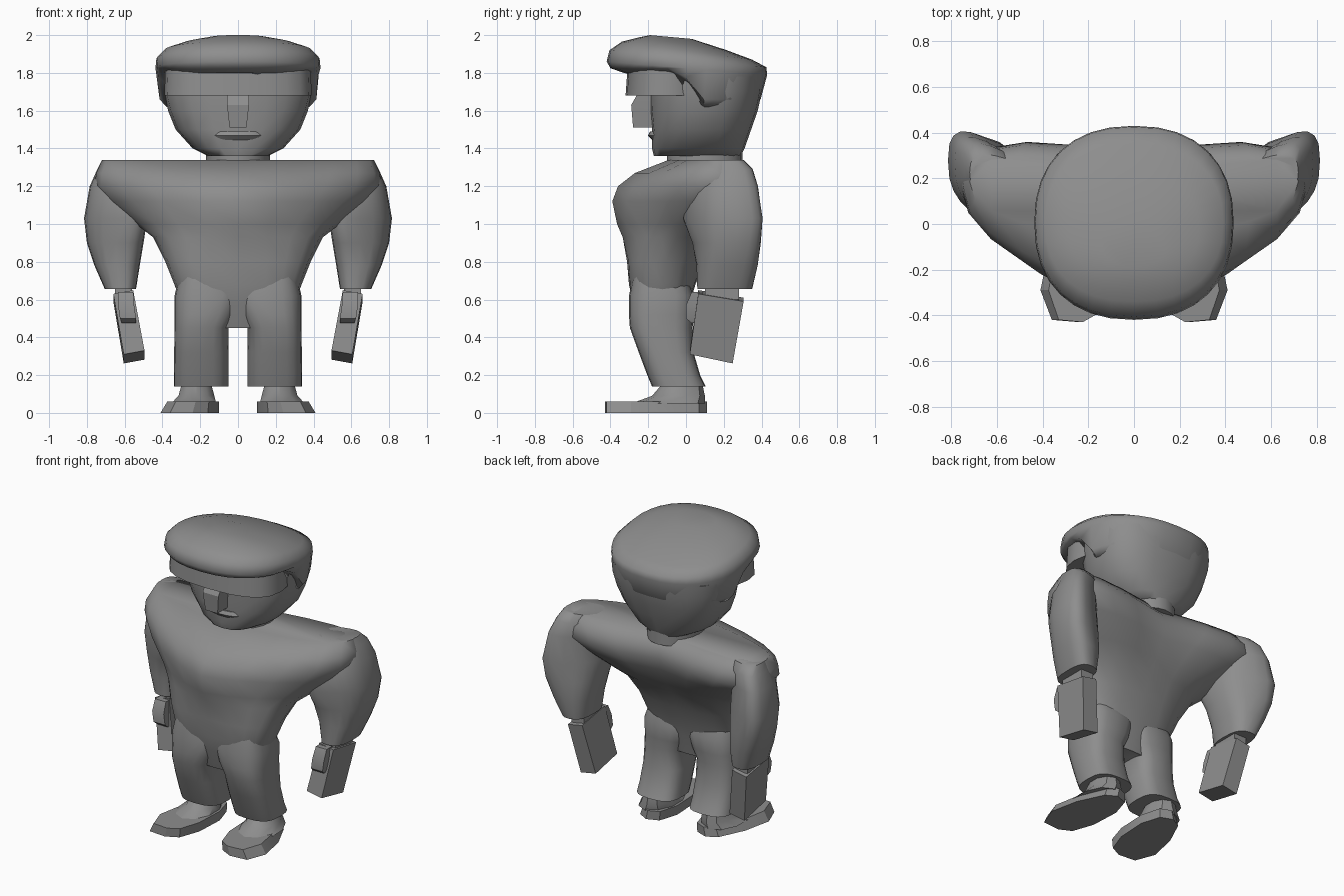
import bpy, bmesh
from math import sin, cos, pi, copysign, radians

cube = bpy.data.objects.get("Cube")
if cube:
    bpy.data.objects.remove(cube)

grey = bpy.data.materials.new("plain grey")
grey.use_nodes = True
grey.diffuse_color = (0.27, 0.27, 0.27, 1)
grey.node_tree.nodes["Principled BSDF"].inputs["Base Color"].default_value = (0.27, 0.27, 0.27, 1)


def ring(x0, x1, front, back, z, e=2.0, bend=0.0, skew=0.0, z_back=None, step=False, n=20):
    """Rounded cross-section; bend sweeps both sides back, skew shears one way.
    z_back tilts the section, either evenly or as a step halfway along."""
    cx, w = (x0 + x1) / 2, (x1 - x0) / 2
    cy, d = (front + back) / 2, (back - front) / 2
    pts = []
    for i in range(n):
        a = 2 * pi * i / n
        x = w * copysign(abs(sin(a)) ** (2 / e), sin(a))
        y = -d * copysign(abs(cos(a)) ** (2 / e), cos(a))
        t = (y + d) / (2 * d)
        if step:
            t = min(1, max(0, (t - .45) / .17))
        zz = z if z_back is None else z + (z_back - z) * t
        pts.append((cx + x, cy + y + bend * abs(x) + skew * x, zz))
    return pts


def box_ring(x0, x1, front, back, z, drop=0.0, lean=0.0):
    """Four-cornered section; drop lowers the back edge, lean the outer one."""
    return [(x0, front, z), (x1, front, z - lean), (x1, back, z - drop - lean), (x0, back, z - drop)]


def loft(name, rings, side=1, angle=40):
    """Skin a stack of equal-sized sections and cap both ends."""
    bm = bmesh.new()
    rows = [[bm.verts.new((x * side, y, z)) for x, y, z in r] for r in rings]
    n = len(rows[0])
    for a, b in zip(rows, rows[1:]):
        for i in range(n):
            j = (i + 1) % n
            bm.faces.new((a[i], a[j], b[j], b[i]))
    bm.faces.new(rows[0])
    bm.faces.new(rows[-1])
    bmesh.ops.recalc_face_normals(bm, faces=bm.faces)
    mesh = bpy.data.meshes.new(name)
    bm.to_mesh(mesh)
    bm.free()
    mesh.materials.append(grey)
    ob = bpy.data.objects.new(name, mesh)
    bpy.context.collection.objects.link(ob)
    bpy.ops.object.select_all(action="DESELECT")
    ob.select_set(True)
    bpy.context.view_layer.objects.active = ob
    bpy.ops.object.shade_smooth_by_angle(angle=radians(angle))


def centred(rows, **kw):
    """Sections symmetric about x = 0 from (half width, front, back, z)."""
    return [ring(-w, w, f, b, z, **kw) for w, f, b, z in rows]


# Torso: chest forward, rounded back, shoulders swept back, narrow hips
torso = [
    ring(-.72, .72, -.09, .23, 1.34, e=3, bend=.16),
    ring(-.75, .75, -.27, .28, 1.27, e=2.5, bend=.22),
    ring(-.76, .76, -.36, .29, 1.2, e=2.2, bend=.27),
    ring(-.69, .69, -.39, .27, 1.12, bend=.26),
    ring(-.54, .54, -.365, .21, 1.0, bend=.2),
    ring(-.45, .45, -.335, .16, .93, e=2.2, bend=.1),
    ring(-.385, .385, -.312, .1, .8, e=2.5),
    ring(-.337, .337, -.302, .05, .68, e=2.8),
    ring(-.3, .3, -.28, .02, .58, e=2.6),
    ring(-.2, .2, -.24, -.01, .45, e=2.6),
]
loft("torso", torso, angle=60)

# Neck and head
loft("neck", centred([(.17, -.1, .3, 1.3), (.17, -.1, .3, 1.38)]))
loft("head", centred([
    (.16, -.17, .29, 1.36), (.24, -.18, .31, 1.4), (.33, -.18, .345, 1.5),
    (.37, -.19, .38, 1.6), (.395, -.19, .402, 1.7), (.4, -.19, .41, 1.78)], e=2.5))
loft("lip", centred([(.13, -.165, -.08, 1.43), (.14, -.202, -.08, 1.468),
                     (.13, -.19, -.08, 1.49)]))
loft("nose", [box_ring(-w, w, f, -.12, z) for w, f, z in
              ((.06, -.25, 1.7), (.058, -.29, 1.63), (.045, -.28, 1.51))], angle=25)

# Cap: brow band, and a soft crown that drops low over the back of the head
loft("cap_band", centred([(.39, -.32, .12, 1.68), (.385, -.31, .12, 1.82)], e=2.6))
brim = [(.385, -.33, .36, 1.8, 1.62), (.422, -.4, .395, 1.825, 1.66)]
crown = [
    (.437, -.42, .43, 1.86, 1.79), (.432, -.405, .425, 1.92, 1.83),
    (.39, -.34, .35, 1.965, 1.87), (.285, -.25, .21, 1.988, 1.922),
    (.14, -.19, .03, 2.0, 1.98)]
loft("cap_crown", [ring(-w, w, f, b, z, e=2.3, z_back=zb, step=s, n=32)
                   for rows, s in ((brim, True), (crown, False))
                   for w, f, b, z, zb in rows], angle=60)

# Arm rows end with their shear, strongest at the elbow
arm = [(.5, .72, .11, .3, 1.34, .2), (.5, .745, .085, .34, 1.29, .35), (.5, .785, .035, .36, 1.2, .45),
       (.48, .815, .015, .375, 1.03, .5), (.5, .8, .05, .38, .9, .35), (.52, .76, .06, .375, .78, .2),
       (.54, .705, .06, .35, .655, .1)]
leg = [(.02, .31, -.28, .0, .73), (-.02, .336, -.302, .045, .62), (.01, .336, -.302, .04, .52),
       (.05, .336, -.297, .035, .45), (.05, .338, -.25, .04, .32),
       (.05, .34, -.205, .075, .2), (.05, .34, -.18, .105, .14)]
sole = [(.16, -.39), (.24, -.43), (.36, -.42), (.41, -.29), (.37, -.1),
        (.29, .07), (.22, .11), (.14, .08), (.1, -.05), (.11, -.25)]

# Paired limbs
for label, s in (("left", 1), ("right", -1)):
    loft(label + "_arm", [ring(*r, e=2.7, skew=k) for *r, k in arm], s, 50)
    loft(label + "_wrist", [box_ring(.56, .65, .1, .28, z) for z in (.6, .68)], s)
    loft(label + "_hand", [box_ring(.555, .66, .065, .305, .65, .04, .02),
                           box_ring(.495, .605, .02, .247, .33, .048, .02)], s, 25)
    loft(label + "_thumb", [box_ring(.555, .635, .03, .09, .64), box_ring(.55, .635, 0, .09, .57),
                            box_ring(.54, .625, 0, .07, .5), box_ring(.54, .615, .03, .07, .475)], s, 30)
    loft(label + "_leg", [ring(*r, e=2.9) for r in leg], s, 50)
    # Splayed shoe: sole sloping in on the outer side, with a raised instep
    loft(label + "_sole", [[(.11 + (x - .11) * k, y, z) for x, y in sole]
                           for k, z in ((1, 0), (.88, .06))], s, 25)
    loft(label + "_instep", [ring(.11, .36, -.29, .1, .05, n=10), ring(.12, .32, -.18, .1, .09, n=10),
                             ring(.14, .3, -.12, .085, .16, n=10)], s, 35)
